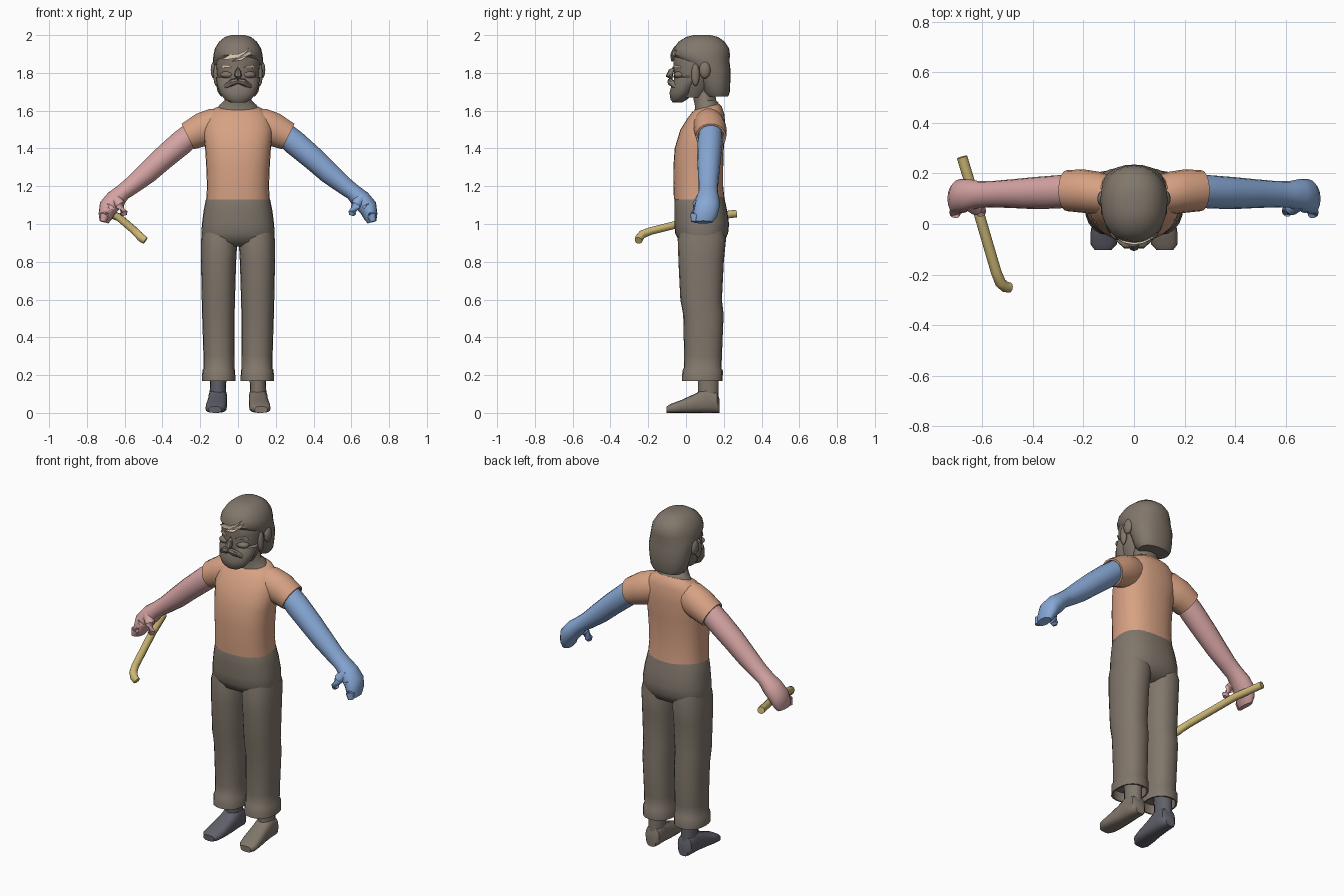
import bpy, bmesh, math
from mathutils import Vector


def material(name, r, g, b):
    m = bpy.data.materials.new(name)
    m.diffuse_color = [(c / 255) ** 2.2 for c in (r, g, b)] + [1]
    return m


GREY = material("warm grey", 128, 118, 107)
ORANGE = material("shirt orange", 214, 160, 130)
PINK = material("arm pink", 212, 162, 162)
BLUE = material("arm blue", 134, 166, 212)
GOLD = material("cane gold", 204, 182, 116)
SLATE = material("slate", 96, 96, 106)
CREAM = material("cream", 232, 212, 188)


def finish(bm, name, mat, angle=40):
    bmesh.ops.recalc_face_normals(bm, faces=bm.faces)
    me = bpy.data.meshes.new(name)
    bm.to_mesh(me)
    bm.free()
    me.materials.append(mat)
    ob = bpy.data.objects.new(name, me)
    bpy.context.collection.objects.link(ob)
    bpy.ops.object.select_all(action='DESELECT')
    ob.select_set(True)
    bpy.context.view_layer.objects.active = ob
    bpy.ops.object.shade_smooth_by_angle(angle=math.radians(angle))
    return ob


def loft(name, mat, rings, n=20, power=2.0):
    """Skin a row of superellipse rings, each (centre, half axis U, half axis V)."""
    bm = bmesh.new()
    rows = []
    for c, u, v in rings:
        row = []
        for i in range(n):
            a = 2 * math.pi * i / n
            ca, sa = math.cos(a), math.sin(a)
            p = Vector(c) + Vector(u) * math.copysign(abs(ca) ** (2 / power), ca)
            row.append(bm.verts.new(p + Vector(v) * math.copysign(abs(sa) ** (2 / power), sa)))
        rows.append(row)
    for a, b in zip(rows, rows[1:]):
        for i in range(n):
            j = (i + 1) % n
            bm.faces.new((a[i], a[j], b[j], b[i]))
    bm.faces.new(rows[0])
    bm.faces.new(rows[-1])
    return finish(bm, name, mat)


def level(x, y, z, rx, ry, tilt=0):
    return (x, y, z), (rx, 0, 0), (0, ry, ry * tilt)


def limb(s, x, y, z, ry, rp, deg):
    """Ring across an arm, its upper axis leaning deg away from vertical."""
    a = math.radians(deg)
    return (s * x, y, z), (0, ry, 0), (s * rp * math.sin(a), 0, rp * math.cos(a))


def tube(name, mat, pts, radii, n=10):
    pts = [Vector(p) for p in pts]
    rings = []
    for i, p in enumerate(pts):
        d = (pts[min(i + 1, len(pts) - 1)] - pts[max(i - 1, 0)]).normalized()
        ref = Vector((0, 0, 1)) if abs(d.z) < .85 else Vector((0, 1, 0))
        u = d.cross(ref).normalized()
        rings.append((p, u * radii[i], d.cross(u) * radii[i]))
    return loft(name, mat, rings, n)


def blob(name, mat, loc, size):
    bm = bmesh.new()
    bmesh.ops.create_uvsphere(bm, u_segments=14, v_segments=8, radius=1)
    for v in bm.verts:
        v.co = Vector(loc) + Vector(a * b for a, b in zip(v.co, size))
    return finish(bm, name, mat)


def curved_plate(name, pts, cy, ry, rx):
    """Thin plate from an x-z outline, wrapped around the front of the head."""
    bm = bmesh.new()
    back, front = [[bm.verts.new((x, cy - (ry + d) * math.sqrt(1 - (x / rx) ** 2), z))
                    for x, z in pts] for d in (0, .008)]
    bm.faces.new(back)
    bm.faces.new(front)
    for i in range(len(pts)):
        j = (i + 1) % len(pts)
        bm.faces.new((back[i], back[j], front[j], front[i]))
    bmesh.ops.triangulate(bm, faces=[f for f in bm.faces if len(f.verts) > 4])
    return finish(bm, name, CREAM)


# Shirt body
loft("shirt", ORANGE, [level(*r) for r in (
    (0, .07, 1.13, .168, .134), (0, .065, 1.2, .164, .132), (0, .065, 1.3, .168, .132),
    (0, .07, 1.4, .174, .13), (0, .09, 1.5, .185, .12), (0, .105, 1.57, .165, .098, .12),
    (0, .11, 1.605, .135, .08, .2), (0, .11, 1.62, .1, .064, .25))], 28, 2.4)

# Trousers seat
loft("trousers_seat", GREY, [level(*r) for r in (
    (0, .07, 1.155, .158, .126, .1), (0, .07, 1.13, .17, .132, .1), (0, .078, 1.07, .182, .14),
    (0, .083, 1.0, .191, .145), (0, .083, .95, .194, .14), (0, .083, .905, .185, .118),
    (0, .085, .88, .15, .07))], 28, 2.4)

for s, side in ((1, "left"), (-1, "right")):
    # Trouser leg with a turned cuff and hollow hem
    loft(side + "_trouser_leg", GREY, [level(s * x, y, z, rx, ry) for x, y, z, rx, ry in (
        (.098, .085, 1.02, .08, .1), (.099, .084, .92, .096, .128), (.103, .08, .8, .093, .12),
        (.104, .08, .6, .088, .11), (.104, .092, .52, .086, .107), (.101, .09, .3, .082, .1),
        (.101, .088, .235, .082, .1), (.102, .088, .225, .087, .107),
        (.102, .086, .168, .088, .108), (.102, .086, .168, .08, .1), (.102, .086, .22, .076, .095))],
         20, 2.3)
    # Shin and foot
    mat = GREY if s > 0 else SLATE
    loft(side + "_ankle", mat, [level(s * x, y, z, rx, ry) for x, y, z, rx, ry in (
        (.103, .115, .23, .046, .058), (.106, .118, .15, .043, .056), (.106, .118, .05, .045, .055))], 14)
    loft(side + "_foot", mat, [((s * x, y, h / 2), (w, 0, 0), (0, 0, h / 2)) for x, y, w, h in (
        (.106, .178, .03, .07), (.106, .165, .045, .11), (.107, .11, .05, .135),
        (.109, .045, .052, .1), (.115, -.03, .056, .066), (.12, -.08, .052, .048),
        (.122, -.102, .034, .034))], 16, 2.8)
    # Sleeve
    loft(side + "_sleeve", ORANGE, [limb(s, *r) for r in (
        (.09, .115, 1.525, .075, .085, 0), (.14, .122, 1.515, .085, .097, 5),
        (.2, .13, 1.497, .086, .09, 14), (.266, .132, 1.463, .081, .076, 26),
        (.266, .132, 1.463, .07, .066, 26), (.25, .13, 1.475, .066, .06, 26))], 18)
    # Arm running into a closed hand
    mat = BLUE if s > 0 else PINK
    loft(side + "_arm", mat, [limb(s, *r) for r in (
        (.235, .13, 1.485, .062, .062, 30), (.3, .127, 1.43, .066, .066, 38),
        (.4, .122, 1.345, .063, .062, 40), (.48, .12, 1.272, .057, .058, 40),
        (.56, .118, 1.205, .052, .048, 40), (.61, .117, 1.168, .052, .044, 42),
        (.65, .115, 1.13, .062, .052, 46), (.69, .11, 1.085, .067, .05, 54),
        (.703, .1, 1.04, .064, .038, 66), (.71, .092, 1.01, .05, .024, 72))], 16)
    # Thumb and forefinger
    tube(side + "_thumb", mat, [(s * .655, .085, 1.14), (s * .622, .06, 1.1), (s * .605, .05, 1.06),
                                (s * .6, .05, 1.045)], (.03, .027, .022, .012))
    tube(side + "_forefinger", mat, [(s * .68, .07, 1.09), (s * .708, .045, 1.045), (s * .715, .04, 1.012)],
         (.03, .024, .014))

# Cane with a bent end
tube("cane", GOLD, [(-.68, .265, 1.055), (-.63, .1, 1.035), (-.545, -.19, .962), (-.528, -.232, .945),
                    (-.51, -.248, .925), (-.49, -.252, .912)], (.021, .021, .021, .022, .022, .02))

# Neck, face and hair
loft("neck", GREY, [level(*r) for r in (
    (0, .11, 1.595, .115, .072, .2), (0, .11, 1.63, .098, .062, .2), (0, .1, 1.655, .072, .06),
    (0, .09, 1.75, .068, .06))], 18)
loft("face", GREY, [level(*r) for r in (
    (0, .03, 1.67, .07, .07), (0, .04, 1.73, .1, .105), (0, .045, 1.79, .112, .11),
    (0, .05, 1.85, .118, .117), (0, .055, 1.9, .115, .12), (0, .07, 1.95, .08, .08))], 22)
loft("hair", GREY, [level(*r) for r in (
    (0, .085, 2.0, .035, .045), (0, .085, 1.99, .07, .085), (0, .083, 1.965, .1, .122),
    (0, .081, 1.93, .122, .147), (0, .08, 1.895, .13, .153), (0, .093, 1.865, .133, .137),
    (0, .135, 1.82, .128, .1), (0, .15, 1.76, .12, .085), (0, .158, 1.7, .108, .074),
    (0, .165, 1.675, .09, .058))], 24, 2.2)
loft("beard", GREY, [level(*r) for r in (
    (0, -.045, 1.643, .04, .025), (0, -.038, 1.66, .07, .045), (0, -.022, 1.695, .096, .066),
    (0, -.002, 1.74, .111, .074), (0, .012, 1.775, .116, .07), (0, .03, 1.79, .1, .05))], 22)
tube("nose", GREY, [(0, -.055, 1.84), (0, -.078, 1.81), (0, -.088, 1.785), (0, -.07, 1.772)],
     (.01, .015, .02, .01), 8)

for s, side in ((1, "left"), (-1, "right")):
    blob(side + "_ear", GREY, (s * .127, .1, 1.815), (.018, .03, .045))
    blob(side + "_sideburn", GREY, (s * .115, .05, 1.79), (.016, .022, .06))
    blob(side + "_cheek", GREY, (s * .055, -.035, 1.79), (.04, .03, .02))
    tube(side + "_moustache", GREY, [(0, -.084, 1.758), (s * .03, -.08, 1.75), (s * .065, -.055, 1.728),
                                     (s * .075, -.045, 1.72)], (.014, .019, .013, .004), 8)
    # Pale brow
    curved_plate(side + "_brow", [(s * x, z) for x, z in (
        (.03, 1.83), (.055, 1.843), (.085, 1.838), (.092, 1.826), (.06, 1.829))], .05, .119, .12)

# Pale forelock in two swept strands
curved_plate("forelock_upper", [(-.09, 1.87), (-.04, 1.898), (0, 1.9), (.035, 1.915), (.065, 1.94),
                                (.045, 1.91), (0, 1.88), (-.05, 1.872)], .08, .154, .135)
curved_plate("forelock_lower", [(-.035, 1.86), (.01, 1.88), (.05, 1.91), (.075, 1.92), (.06, 1.895),
                                (.02, 1.868)], .08, .154, .135)
